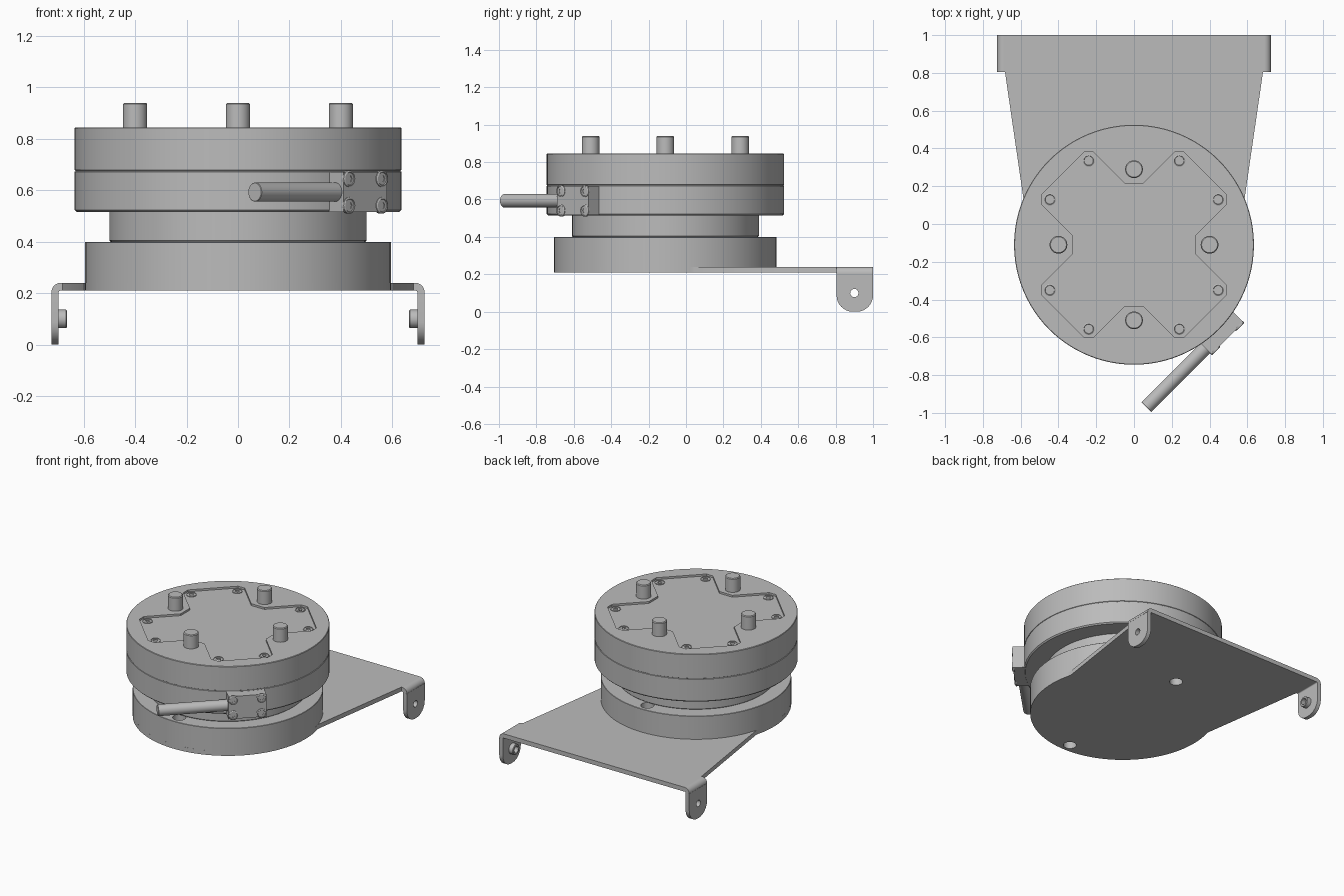
import bpy, bmesh
from math import sin, cos, pi, asin, radians
from mathutils import Matrix, Vector

cube = bpy.data.objects.get("Cube")
if cube:
    bpy.data.objects.remove(cube, do_unlink=True)

CY = -0.11                      # y of the drum axis
metal = bpy.data.materials.new("grey metal")
metal.use_nodes = True
GREY = (0.5, 0.5, 0.5, 1)
metal.diffuse_color = GREY
metal.node_tree.nodes["Principled BSDF"].inputs["Base Color"].default_value = GREY


def finish(bm, name, matrix=None):
    if matrix:
        bm.transform(matrix)
    bmesh.ops.recalc_face_normals(bm, faces=bm.faces)
    mesh = bpy.data.meshes.new(name)
    bm.to_mesh(mesh)
    bm.free()
    mesh.materials.append(metal)
    obj = bpy.data.objects.new(name, mesh)
    bpy.context.collection.objects.link(obj)
    return obj


def prism(name, outline, depth, matrix=None):
    """Extrude a flat xy outline along +z."""
    bm = bmesh.new()
    face = bm.faces.new([bm.verts.new((x, y, 0)) for x, y in outline])
    top = bmesh.ops.extrude_face_region(bm, geom=[face])["geom"]
    bmesh.ops.translate(bm, vec=(0, 0, depth),
                        verts=[g for g in top if isinstance(g, bmesh.types.BMVert)])
    return finish(bm, name, matrix)


def lathe(name, profile, matrix=None, sides=96):
    """Stack (radius, height) rings around z and cap both ends."""
    bm = bmesh.new()
    rings = [[bm.verts.new((r * cos(2 * pi * i / sides), r * sin(2 * pi * i / sides), z))
              for i in range(sides)] for r, z in profile]
    for a, b in zip(rings, rings[1:]):
        for i in range(sides):
            j = (i + 1) % sides
            bm.faces.new((a[i], a[j], b[j], b[i]))
    bm.faces.new(rings[0])
    bm.faces.new(rings[-1])
    return finish(bm, name, matrix)


def rod(name, radius, start, end, sides=32, bevel=0.0):
    """Cylinder between two points with an optional chamfer at its far end."""
    start, end = Vector(start), Vector(end)
    axis = end - start
    m = Matrix.Translation(start) @ axis.to_track_quat('Z', 'Y').to_matrix().to_4x4()
    profile = [(radius, 0), (radius, axis.length - bevel)]
    if bevel:
        profile.append((radius - bevel, axis.length))
    return lathe(name, profile, m, sides)


def cut(obj, cutters):
    for cutter in cutters:
        cutter.hide_render = True
        mod = obj.modifiers.new("cut", 'BOOLEAN')
        mod.operation, mod.solver, mod.object = 'DIFFERENCE', 'EXACT', cutter
        bpy.context.view_layer.objects.active = obj
        bpy.ops.object.modifier_apply(modifier=mod.name)


def discard(cutters):
    for c in cutters:
        bpy.data.objects.remove(c, do_unlink=True)


def screw(name, matrix):
    """Round head with a hexagonal socket and a ring step."""
    head = lathe(name, [(.032, -.01), (.032, .003), (.026, .006), (.024, .003)], matrix, 24)
    socket = lathe("socket_cutter", [(.014, -.006), (.014, .02)], matrix, 6)
    cut(head, [socket])
    discard([socket])


axis = Matrix.Translation((0, CY, 0))

# Upper drum, neck and base disc
drum = lathe("drum", [(.627, .515), (.635, .523), (.635, .672), (.632, .674),
                      (.632, .677), (.635, .679), (.635, .842), (.632, .845)], axis)
neck = lathe("neck", [(.495, .4), (.5, .405), (.5, .515)], axis)
base = lathe("base_disc", [(.595, .24), (.595, .398), (.593, .4)], axis)

# Shallow cross-shaped recess in the drum top
arm = [(.325, .05), (.49, .215), (.49, .265), (.265, .49), (.215, .49), (.05, .325)]
cross = []
for k in range(4):
    c, s = cos(k * pi / 2), sin(k * pi / 2)
    cross += [(x * c - y * s, x * s + y * c) for x, y in arm]
recess = prism("recess_cutter", cross, .1, Matrix.Translation((0, CY, .832)))
cut(drum, [recess])
discard([recess])

# Pins and cover screws
for k in range(4):
    a = k * pi / 2
    x, y = .4 * cos(a), CY + .4 * sin(a)
    rod("top_pin", .047, (x, y, .84), (x, y, .94), bevel=.005)
    for offset in (-1, 1):
        b = a + pi / 4 + offset * radians(16.7)
        screw("cover_screw", Matrix.Translation((.506 * cos(b), CY + .506 * sin(b), .834)))

# Mounting plate: round front that widens toward the back
t = asin(.16 / .595)
steps = 72
outline = [(.595 * cos(t - i * (pi + 2 * t) / steps),
            CY + .595 * sin(t - i * (pi + 2 * t) / steps)) for i in range(steps + 1)]
outline += [(-.683, .805), (-.69, .805), (-.69, 1), (.69, 1), (.69, .805), (.683, .805)]
plate = prism("mounting_plate", outline, .03, Matrix.Translation((0, 0, .21)))

# Mounting holes through plate and base
holes = [rod("hole_cutter", .042, (0, CY + s * .53, .1), (0, CY + s * .53, .402))
         for s in (-1, 1)]
cut(plate, holes)
cut(base, holes)
discard(holes)

# Bent ears with drilled bosses on both sides
quarter = [i * pi / 16 for i in range(9)]
to_xz = Matrix(((1, 0, 0, 0), (0, 0, 1, .805), (0, 1, 0, 0), (0, 0, 0, 1)))
to_yz = Matrix(((0, 0, 1, .697), (1, 0, 0, 0), (0, 1, 0, 0), (0, 0, 0, 1)))
for side in (1, -1):
    flip = Matrix.Diagonal((side, 1, 1, 1))
    bend = [(.69 + .035 * sin(a), .205 + .035 * cos(a)) for a in quarter]
    bend += [(.69 + .007 * sin(a), .203 + .007 * cos(a)) for a in reversed(quarter)]
    prism("ear_bend", bend, .195, flip @ to_xz)
    ear = [(.805, .204), (1, .204)]
    ear += [(.9125 + .0875 * cos(a), .0875 - .0875 * sin(a)) for a in quarter]
    ear += [(.8925 - .0875 * sin(a), .0875 - .0875 * cos(a)) for a in quarter]
    tab = prism("ear", ear, .028, flip @ to_yz)
    boss = rod("ear_boss", .036, (side * .698, .9, .1), (side * .665, .9, .1), bevel=.003)
    drill = rod("drill_cutter", .022, (side * .6, .9, .1), (side * .8, .9, .1), 24)
    cut(tab, [drill])
    cut(boss, [drill])
    discard([drill])

# Cable connector: local x runs along the drum wall, local y points outward
side_frame = axis @ Matrix.Rotation(radians(-135), 4, 'Z')
block = [(-.12, .56), (.12, .56), (.12, .7), (-.12, .7)]
prism("connector_block", block, .155, side_frame @ Matrix.Translation((0, 0, .516)))
rod("cable", .037, side_frame @ Vector((.11, .654, .593)),
    side_frame @ Vector((.562, .654, .593)), bevel=.002)
for x in (-.09, .09):
    for z in (.541, .645):
        screw("connector_screw", side_frame @ Matrix.Translation((x, .7, z))
              @ Matrix.Rotation(radians(-90), 4, 'X'))

# Smooth the round walls, keep edges sharp
bpy.ops.object.select_all(action='DESELECT')
for obj in bpy.context.scene.objects:
    if obj.type == 'MESH':
        obj.select_set(True)
        bpy.context.view_layer.objects.active = obj
bpy.ops.object.shade_smooth_by_angle(angle=radians(30))
